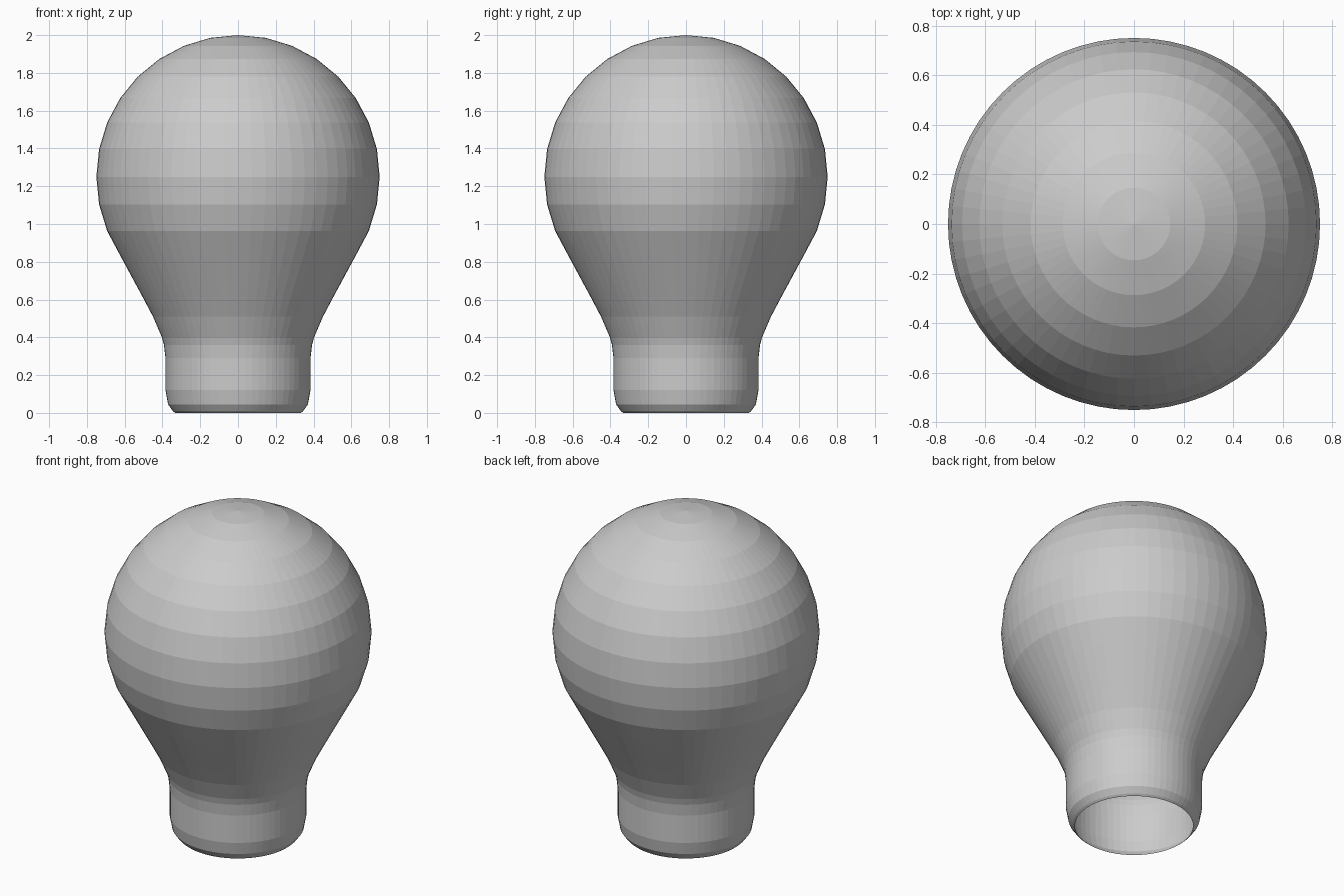
import bpy, bmesh, math

if "Cube" in bpy.data.objects:
    bpy.data.objects.remove(bpy.data.objects["Cube"])

SEGMENTS = 64
R, CZ = 0.75, 1.25

# Profile (radius, height): open base, neck, flare
profile = [(0.333, 0.0), (0.345, 0.01), (0.37, 0.045), (0.384, 0.12), (0.384, 0.29),
           (0.392, 0.36), (0.403, 0.40), (0.450, 0.51), (0.503, 0.61)]
# Round globe, 11.25 degree steps up to the pole
for i in range(-3, 8):
    a = math.radians(11.25 * i)
    profile.append((R * math.cos(a), CZ + R * math.sin(a)))

bm = bmesh.new()
rings = []
for r, z in profile:
    rings.append([bm.verts.new((r * math.cos(2 * math.pi * k / SEGMENTS),
                                r * math.sin(2 * math.pi * k / SEGMENTS), z))
                  for k in range(SEGMENTS)])
for low, high in zip(rings, rings[1:]):
    for k in range(SEGMENTS):
        n = (k + 1) % SEGMENTS
        bm.faces.new((low[k], low[n], high[n], high[k]))

# Crown of the globe
pole = bm.verts.new((0, 0, CZ + R))
for k in range(SEGMENTS):
    bm.faces.new((rings[-1][k], rings[-1][(k + 1) % SEGMENTS], pole))

mesh = bpy.data.meshes.new("bulb_glass")
bm.to_mesh(mesh)
bm.free()
bulb = bpy.data.objects.new("bulb_glass", mesh)
bpy.context.collection.objects.link(bulb)
